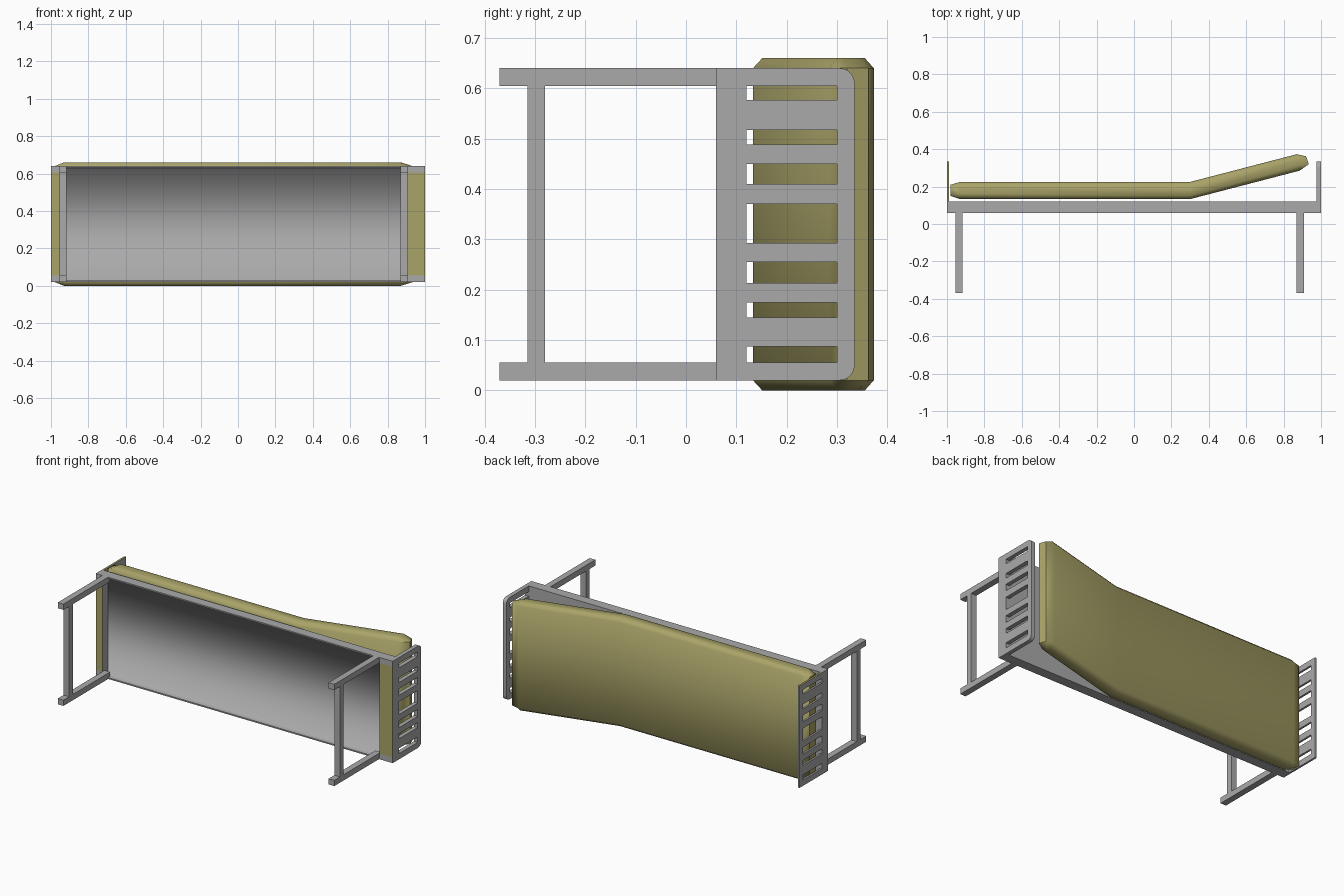
import bpy, bmesh

cube = bpy.data.objects.get("Cube")
if cube:
    bpy.data.objects.remove(cube, do_unlink=True)


def material(name, color):
    m = bpy.data.materials.new(name)
    m.use_nodes = True
    m.diffuse_color = color
    m.node_tree.nodes["Principled BSDF"].inputs["Base Color"].default_value = color
    return m


GREY = material("grey metal", (0.40, 0.40, 0.40, 1))
OLIVE = material("olive fabric", (0.40, 0.37, 0.14, 1))


def finish(name, bm, mats=(GREY,)):
    mesh = bpy.data.meshes.new(name)
    bm.to_mesh(mesh)
    bm.free()
    for m in mats:
        mesh.materials.append(m)
    obj = bpy.data.objects.new(name, mesh)
    bpy.context.collection.objects.link(obj)
    return obj


def add_box(bm, xs, ys, zs):
    verts = bmesh.ops.create_cube(bm, size=1)["verts"]
    for v in verts:
        for i, (a, b) in enumerate((xs, ys, zs)):
            v.co[i] = a if v.co[i] < 0 else b
    return verts


def smooth(obj, angle):
    bpy.ops.object.select_all(action="DESELECT")
    obj.select_set(True)
    bpy.context.view_layer.objects.active = obj
    bpy.ops.object.shade_smooth_by_angle(angle=angle)


Z0, Z1 = 0.02, 0.64          # width of the metal frame
BAR = 0.035                  # bar thickness
LOW, DECK, TOP = 0.06, 0.12, 0.335
X0, X1 = -0.955, 0.91        # inner ends of the deck

# Deck plate with thin side rails
bm = bmesh.new()
add_box(bm, (X0, X1), (DECK - 0.004, DECK), (Z0, Z1))
for z in (Z0, Z1 - 0.008):
    add_box(bm, (X0, X1), (LOW, DECK), (z, z + 0.008))
finish("deck_and_side_rails", bm)

# Softly shaded trough lining on the underside
bm = bmesh.new()
section = [(LOW, Z0 + 0.009), (DECK - 0.006, Z0 + 0.009),
           (DECK - 0.006, Z1 - 0.009), (LOW, Z1 - 0.009)]
rows = [[bm.verts.new((x, y, z)) for y, z in section] for x in (X0, X1)]
for i in range(3):
    bm.faces.new((rows[0][i], rows[1][i], rows[1][i + 1], rows[0][i + 1])).smooth = True
finish("deck_underside", bm)


# Solid end rails, fabric-coloured underneath between the corners
def end_rail(name, xs):
    bm = bmesh.new()
    for zs in ((Z0, Z0 + BAR), (Z0 + BAR, Z1 - BAR), (Z1 - BAR, Z1)):
        add_box(bm, xs, (LOW, DECK), zs)
    for f in bm.faces:
        mid = f.calc_center_median()
        inner = Z0 + BAR < mid.z < Z1 - BAR
        f.material_index = int(f.normal.y < -0.9 and inner)
    return finish(name, bm, (GREY, OLIVE))


def prepare_normals(bm):
    bm.normal_update()


# Slatted boards at both ends
SLATS = [(0.087, 0.145), (0.175, 0.213), (0.255, 0.293),
         (0.37, 0.41), (0.45, 0.488), (0.517, 0.577)]


def end_board(name, xs, rounded):
    bm = bmesh.new()
    bar = add_box(bm, xs, (TOP - BAR, TOP), (Z0, Z1))
    if rounded:
        edges = {e for v in bar for e in v.link_edges
                 if all(w.co.y > TOP - 0.001 for w in e.verts)
                 and e.verts[0].co.z == e.verts[1].co.z}
        bmesh.ops.bevel(bm, geom=list(edges), offset=0.03, segments=5,
                        profile=0.5, affect="EDGES")
    for zs in [(Z0, Z0 + BAR), (Z1 - BAR, Z1)] + SLATS:
        add_box(bm, xs, (DECK, TOP - BAR), zs)
    prepare_normals(bm)
    if not rounded:
        for f in bm.faces:
            top_edge = f.normal.z > 0.9 and f.calc_center_median().z > Z1 - 0.01
            f.material_index = int(top_edge)
    smooth(finish(name, bm, (GREY, OLIVE)), 0.6)


def rail_pair(name, xs):
    obj = end_rail(name, xs)
    for p in obj.data.polygons:
        inner = Z0 + BAR < p.center.z < Z1 - BAR
        p.material_index = int(p.normal.y < -0.9 and inner)


rail_pair("foot_end_rail", (-1, X0))
rail_pair("head_end_rail", (X1, 1))
end_board("foot_board", (-1, -0.988), False)
end_board("head_board", (0.975, 1), True)

# Leg frames: two legs joined by a crossbar
for name, x in (("foot_legs", -0.955), ("head_legs", 0.87)):
    bm = bmesh.new()
    xs = (x, x + 0.038)
    for z in (Z0, Z1 - BAR):
        add_box(bm, xs, (-0.37, LOW + 0.02), (z, z + BAR))
    add_box(bm, xs, (-0.315, -0.28), (Z0 + BAR, Z1 - BAR))
    finish(name, bm)

# Mattress: bent profile with softened rim and a raised head
profile = [(-0.98, 0.15), (-0.93, 0.133), (0.30, 0.133), (0.885, 0.285),
           (0.935, 0.32), (0.92, 0.362), (0.87, 0.373), (0.30, 0.225),
           (-0.93, 0.225), (-0.98, 0.21)]


def cap_point(x, y):
    # Pull a profile point towards the mattress centreline
    cx = max(-0.93, min(0.87, x))
    mid = 0.179 + max(0, x - 0.30) * 0.262
    cmid = 0.179 + max(0, cx - 0.30) * 0.262
    return cx, cmid + (y - mid) * 0.6


bm = bmesh.new()
loops = []
for z, cap in ((0, True), (0.02, False), (0.64, False), (0.66, True)):
    pts = [cap_point(*p) if cap else p for p in profile]
    loops.append([bm.verts.new((x, y, z)) for x, y in pts])
for a, b in zip(loops, loops[1:]):
    for i in range(len(a)):
        j = (i + 1) % len(a)
        bm.faces.new((a[i], a[j], b[j], b[i]))
bm.faces.new(loops[0][::-1])
bm.faces.new(loops[-1])
bmesh.ops.recalc_face_normals(bm, faces=bm.faces)
smooth(finish("mattress", bm, (OLIVE,)), 1.0)
